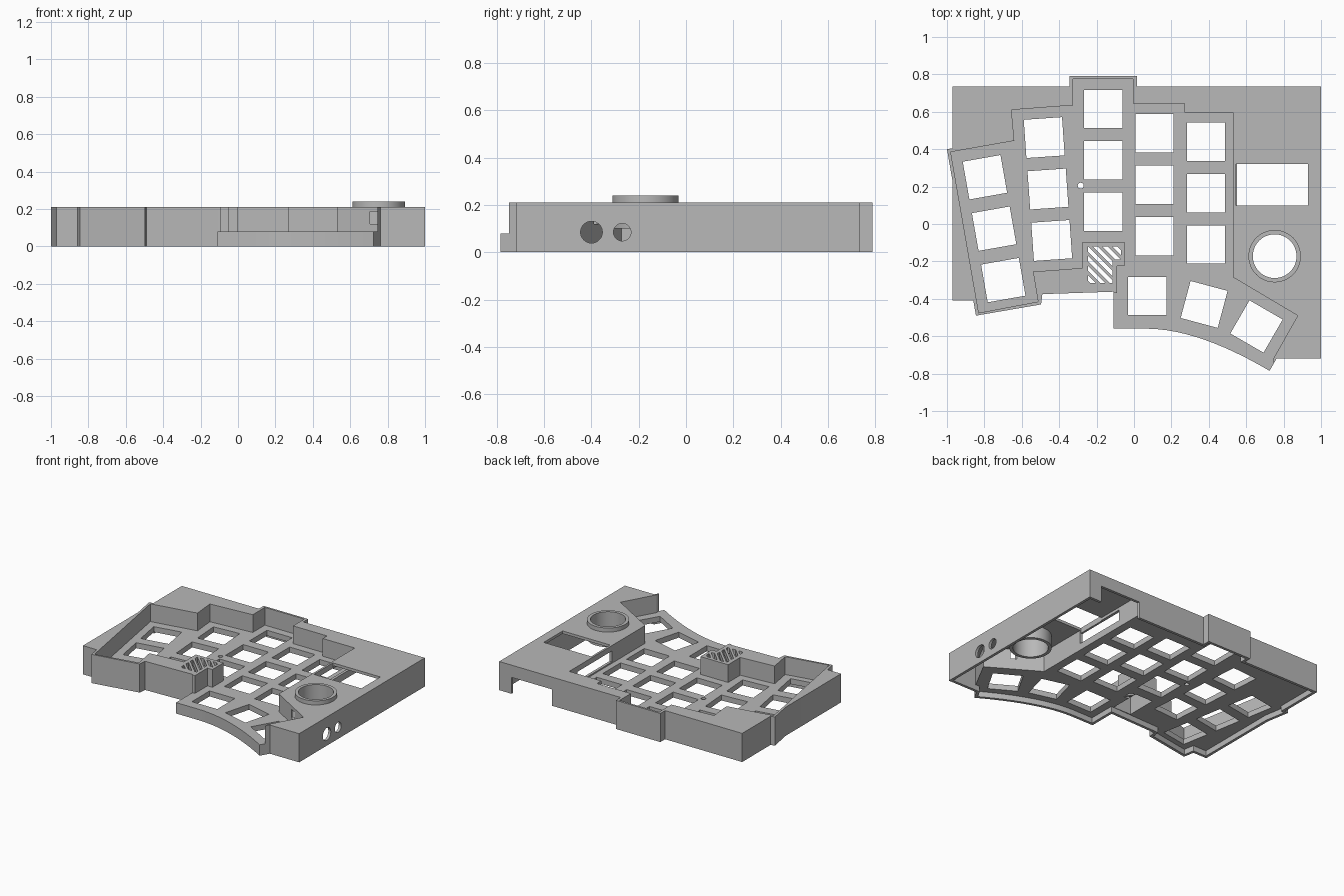
import bpy, bmesh, math
from mathutils import Vector, Matrix

cube = bpy.data.objects.get("Cube")
if cube:
    bpy.data.objects.remove(cube, do_unlink=True)

grey = bpy.data.materials.new("case_grey")
grey.use_nodes = True
colour = (0.48, 0.48, 0.48, 1)
grey.diffuse_color = colour
grey.node_tree.nodes["Principled BSDF"].inputs["Base Color"].default_value = colour


def make_object(name, bm):
    bmesh.ops.recalc_face_normals(bm, faces=bm.faces[:])
    mesh = bpy.data.meshes.new(name)
    bm.to_mesh(mesh)
    bm.free()
    mesh.materials.append(grey)
    obj = bpy.data.objects.new(name, mesh)
    bpy.context.collection.objects.link(obj)
    return obj


def add_prism(bm, outline, low, high):
    face = bm.faces.new([bm.verts.new((x, y, low)) for x, y in outline])
    grown = bmesh.ops.extrude_face_region(bm, geom=[face])["geom"]
    verts = [g for g in grown if isinstance(g, bmesh.types.BMVert)]
    bmesh.ops.translate(bm, vec=(0, 0, high - low), verts=verts)


def prism(name, outline, low, high):
    bm = bmesh.new()
    add_prism(bm, outline, low, high)
    return make_object(name, bm)


def rect(x1, x2, y1, y2):
    return [(x1, y1), (x2, y1), (x2, y2), (x1, y2)]


def turned_rect(cx, cy, w, h, degrees):
    turn = Matrix.Rotation(math.radians(degrees), 2)
    return [tuple(turn @ Vector(p) + Vector((cx, cy)))
            for p in rect(-w / 2, w / 2, -h / 2, h / 2)]


def circle(cx, cy, r, n=48):
    return [(cx + r * math.cos(math.tau * i / n), cy + r * math.sin(math.tau * i / n))
            for i in range(n)]


def inset(outline, gap):
    # Mitred inward offset of a clockwise outline
    pts = [Vector(p) for p in outline]
    result = []
    for i, p in enumerate(pts):
        a = (p - pts[i - 1]).normalized()
        b = (pts[(i + 1) % len(pts)] - p).normalized()
        na, nb = Vector((a.y, -a.x)), Vector((b.y, -b.x))
        result.append(tuple(p + (na + nb) * gap / (1 + na.dot(nb))))
    return result


def boolean(target, cutter, operation="DIFFERENCE"):
    mod = target.modifiers.new(operation.title(), "BOOLEAN")
    mod.operation = operation
    mod.solver = "EXACT"
    mod.object = cutter
    bpy.context.view_layer.objects.active = target
    bpy.ops.object.modifier_apply(modifier=mod.name)
    bpy.data.objects.remove(cutter, do_unlink=True)


# Outer case outline, with a curved thumb edge
start, bend, end = Vector((0.08, -0.56)), Vector((0.35, -0.565)), Vector((0.725, -0.785))
curve = []
for i in range(13):
    t = 1 - i / 12
    curve.append(tuple(start * (1 - t) ** 2 + bend * 2 * t * (1 - t) + end * t * t))
outline = [(-0.97, 0.735), (-0.345, 0.735), (-0.345, 0.79), (0.015, 0.79),
           (0.015, 0.735), (1, 0.735), (1, -0.72), (0.762, -0.72)] + curve + [
           (-0.11, -0.56), (-0.11, -0.362), (-0.49, -0.375), (-0.497, -0.43),
           (-0.845, -0.49), (-0.859, -0.41), (-0.97, -0.41), (-0.97, 0.228),
           (-1, 0.40), (-0.97, 0.405)]
case = prism("keyboard_case", outline, 0, 0.21)

# Corner of the connector box that overhangs the thumb plate
boolean(case, prism("box_corner", rect(-0.15, -0.09, -0.362, -0.2), 0.02, 0.21), "UNION")

# Recess that exposes the key plate
recess = [(-0.98, 0.385), (-0.64, 0.445), (-0.655, 0.61), (-0.325, 0.635),
          (-0.325, 0.775), (-0.005, 0.775), (-0.005, 0.645), (0.27, 0.645),
          (0.27, 0.595), (0.53, 0.595), (0.53, -0.285), (0.875, -0.49),
          (0.745, -0.72), (0.745, -0.9), (-0.13, -0.9), (-0.13, -0.37),
          (-0.09, -0.37), (-0.09, -0.225), (-0.05, -0.225), (-0.05, -0.095),
          (-0.275, -0.095), (-0.275, -0.235), (-0.54, -0.255), (-0.513, -0.415),
          (-0.83, -0.475)]
boolean(case, prism("recess_cutter", recess, 0.08, 0.4))

# Hollow underside: shallow under the keys, deep under the side housing
boolean(case, prism("shallow_cavity", inset(outline, 0.02), -0.1, 0.04))
housing = [(0.55, 0.715), (0.98, 0.715), (0.98, -0.70), (0.785, -0.70),
           (0.90, -0.483), (0.55, -0.273)]
boolean(case, prism("deep_cavity", housing, -0.12, 0.19))
boolean(case, prism("connector_cavity", rect(-0.255, -0.11, -0.34, -0.115), -0.12, 0.17))

# Switch openings: centre x, centre y, turn
keys = []
for x, y, step, turn in [(-0.797, 0.25, 0.049, 10), (-0.48, 0.462, 0.02, 4),
                         (-0.165, 0.615, 0, 0), (0.11, 0.485, 0, 0), (0.385, 0.44, 0, 0)]:
    keys += [(x + step * i, y - 0.275 * i, turn) for i in range(3)]
keys += [(0.07, -0.385, 0), (0.375, -0.43, -15), (0.655, -0.548, -30)]
bm = bmesh.new()
for x, y, turn in keys:
    add_prism(bm, turned_rect(x, y, 0.205, 0.205, turn), -0.2, 0.15)
add_prism(bm, circle(-0.285, 0.205, 0.016, 20), -0.2, 0.15)
# Display window and knob opening
add_prism(bm, rect(0.545, 0.93, 0.10, 0.32), 0.1, 0.4)
add_prism(bm, circle(0.752, -0.172, 0.13), 0.1, 0.4)
boolean(case, make_object("opening_cutter", bm))

# Diagonal vents in the connector box
bm = bmesh.new()
for i in range(7):
    add_prism(bm, turned_rect(-0.245 + 0.052 * i, -0.29, 0.5, 0.02, -45), -0.2, 0.4)
vents = make_object("vent_cutter", bm)
vent_area = [(-0.245, -0.12), (-0.07, -0.12), (-0.07, -0.19), (-0.115, -0.19),
             (-0.115, -0.315), (-0.245, -0.315)]
boolean(vents, prism("vent_area", vent_area, -0.15, 0.3), "INTERSECT")
boolean(case, vents)

# Cable slot in the inner wall, slot in the slanted wall and rear connector notch
bm = bmesh.new()
add_prism(bm, rect(0.51, 0.57, 0.10, 0.50), 0.09, 0.17)
add_prism(bm, rect(0.705, 0.745, -0.50, -0.33), 0.12, 0.185)
add_prism(bm, rect(0.57, 0.90, 0.70, 0.80), -0.1, 0.12)
boolean(case, make_object("slot_cutter", bm))

# Round ports in the side wall
bm = bmesh.new()
for y, r in [(-0.40, 0.046), (-0.27, 0.037)]:
    place = Matrix.Translation((1, y, 0.085)) @ Matrix.Rotation(math.pi / 2, 4, "Y")
    bmesh.ops.create_cone(bm, cap_ends=True, segments=40, radius1=r, radius2=r,
                          depth=0.1, matrix=place)
boolean(case, make_object("port_cutter", bm))

# Raised collar around the knob
collar = prism("knob_collar", circle(0.752, -0.172, 0.14), 0.1, 0.24)
boolean(collar, prism("collar_bore", circle(0.752, -0.172, 0.117), 0, 0.4))

for obj in (case, collar):
    bpy.ops.object.select_all(action="DESELECT")
    obj.select_set(True)
    bpy.context.view_layer.objects.active = obj
    bpy.ops.object.shade_smooth_by_angle(angle=math.radians(25))
